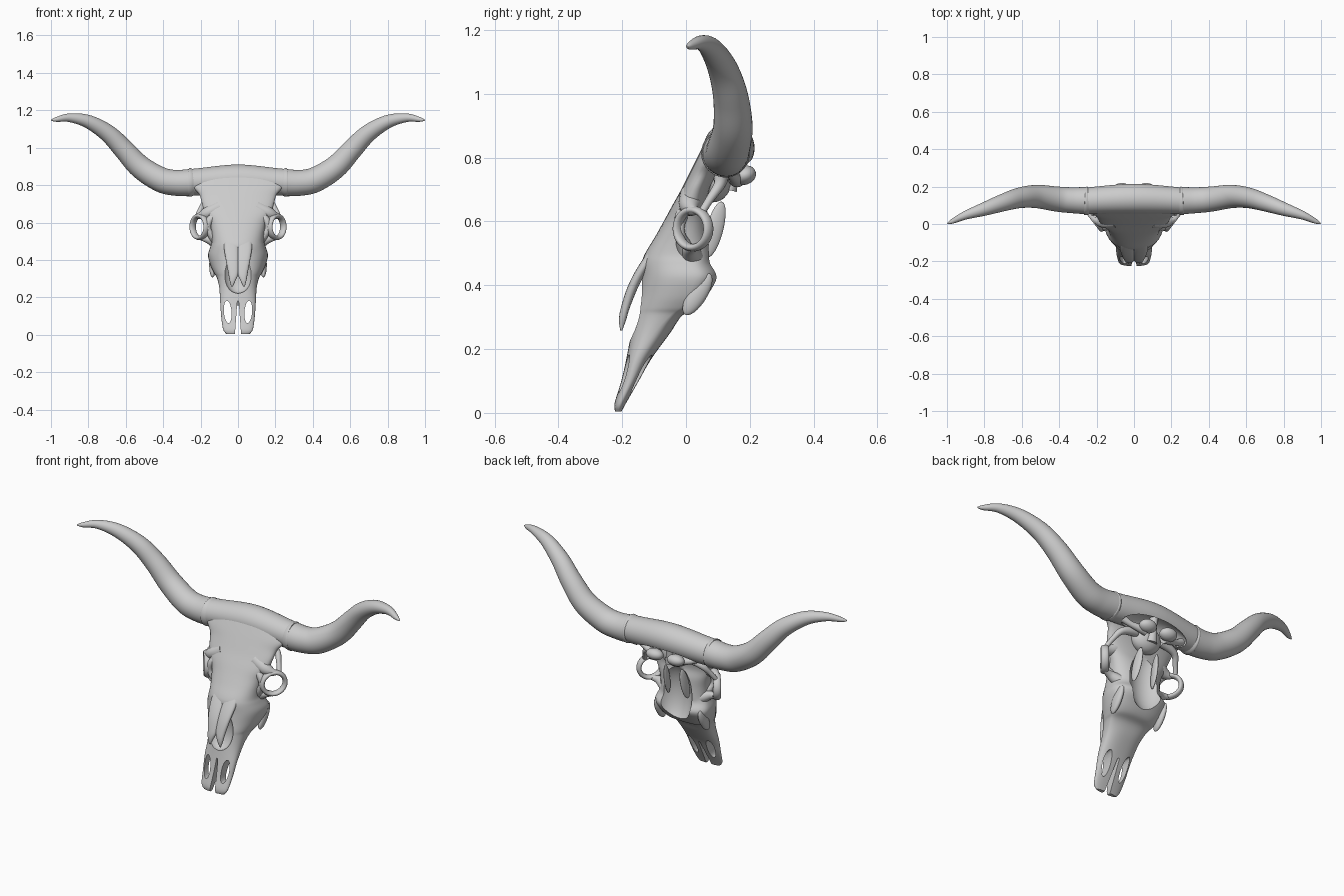
import bpy, bmesh, math
from mathutils import Vector


def spline(rows, n=5):
    """Catmull-Rom interpolation of tuples of any length."""
    out = []
    for i in range(len(rows) - 1):
        a, b, c, d = (rows[min(max(i + k, 0), len(rows) - 1)] for k in (-1, 0, 1, 2))
        for j in range(n):
            t = j / n
            out.append([0.5 * (2 * q + (r - p) * t + (2 * p - 5 * q + 4 * r - s) * t * t
                               + (3 * q - p - 3 * r + s) * t ** 3) for p, q, r, s in zip(a, b, c, d)])
    return out + [list(rows[-1])]


def smooth(ob, angle=40):
    bpy.ops.object.select_all(action='DESELECT')
    ob.select_set(True)
    bpy.context.view_layer.objects.active = ob
    bpy.ops.object.shade_smooth_by_angle(angle=math.radians(angle))
    return ob


def loft(name, rings):
    bm = bmesh.new()
    vs = [[bm.verts.new(p) for p in ring] for ring in rings]
    n = len(vs[0])
    for a, b in zip(vs, vs[1:]):
        for i in range(n):
            bm.faces.new((a[i], a[(i + 1) % n], b[(i + 1) % n], b[i]))
    bm.faces.new(vs[0])
    bm.faces.new(vs[-1])
    bmesh.ops.recalc_face_normals(bm, faces=bm.faces)
    me = bpy.data.meshes.new(name)
    bm.to_mesh(me)
    bm.free()
    ob = bpy.data.objects.new(name, me)
    bpy.context.collection.objects.link(ob)
    return smooth(ob)


def slices(name, rows, side=1, power=0.85, seg=40, n=5):
    """Stack of horizontal sections: z, centre x, half width, front y, widest y, back y."""
    rings = []
    for z, xc, w, f, c, b in spline(rows, n):
        ring = []
        for i in range(seg):
            t = 2 * math.pi * i / seg
            co, si = math.cos(t), math.sin(t)
            x = math.copysign(abs(co) ** power, co) * w
            y = math.copysign(abs(si) ** power, si)
            ring.append((side * (xc + x), c + y * (b - c if y > 0 else c - f), z))
        rings.append(ring)
    return loft(name, rings)


def tube(name, rows, side=1, seg=24, n=6):
    """Round tube along points x, y, z, radius."""
    pts = spline(rows, n)
    rings = []
    for i, (x, y, z, r) in enumerate(pts):
        tan = (Vector(pts[min(i + 1, len(pts) - 1)][:3]) - Vector(pts[max(i - 1, 0)][:3])).normalized()
        u = tan.cross(Vector((0, 1, 0.02))).normalized()
        v = tan.cross(u)
        rings.append([(side * p.x, p.y, p.z) for p in
                      (Vector((x, y, z)) + r * (math.cos(a) * u + math.sin(a) * v)
                       for a in (2 * math.pi * k / seg for k in range(seg)))])
    return loft(name, rings)


def ball(name, loc, radii, rot=(0, 0, 0)):
    bpy.ops.mesh.primitive_uv_sphere_add(segments=32, ring_count=16, location=loc, rotation=rot)
    ob = bpy.context.object
    ob.name, ob.scale = name, radii
    return smooth(ob)


def cut(ob, cutter):
    m = ob.modifiers.new("cut", 'BOOLEAN')
    m.object, m.operation, m.solver = cutter, 'DIFFERENCE', 'EXACT'
    cutter.hide_render = True
    bpy.context.view_layer.objects.active = ob
    bpy.ops.object.modifier_apply(modifier=m.name)
    bpy.data.objects.remove(cutter)


# Face and upper jaw, one tapering body
skull = slices("skull", [
    (0.004, 0, 0.062, -0.222, -0.21, -0.202), (0.03, 0, 0.08, -0.224, -0.205, -0.188),
    (0.10, 0, 0.09, -0.203, -0.175, -0.148), (0.17, 0, 0.095, -0.187, -0.15, -0.108),
    (0.25, 0, 0.10, -0.172, -0.10, -0.05), (0.305, 0, 0.113, -0.163, -0.05, -0.012),
    (0.33, 0, 0.128, -0.158, -0.02, 0.035), (0.37, 0, 0.147, -0.148, 0.01, 0.07),
    (0.425, 0, 0.16, -0.14, 0.025, 0.105), (0.47, 0, 0.148, -0.138, 0.01, 0.085),
    (0.50, 0, 0.14, -0.128, 0.0, 0.085), (0.55, 0, 0.143, -0.098, 0.0, 0.08),
    (0.60, 0, 0.154, -0.07, 0.01, 0.075), (0.65, 0, 0.178, -0.043, 0.015, 0.065),
    (0.70, 0, 0.192, -0.015, 0.03, 0.075), (0.75, 0, 0.207, 0.01, 0.055, 0.10),
    (0.80, 0, 0.245, 0.035, 0.08, 0.14), (0.86, 0, 0.23, 0.066, 0.11, 0.16)])
# Nose cavity, hollow palate, jaw slit and the two jaw openings
cut(skull, ball("cutter", (0, -0.18, 0.345), (0.083, 0.07, 0.125), (0.13, 0, 0)))
cut(skull, ball("cutter", (0, 0.115, 0.50), (0.1, 0.09, 0.18)))
cut(skull, ball("cutter", (0, 0.15, 0.755), (0.2, 0.07, 0.07)))
bpy.ops.mesh.primitive_cone_add(vertices=4, radius1=0.04, radius2=0.007, depth=0.22, location=(0, -0.16, 0.07),
                                rotation=(0, 0, math.pi / 4))
bpy.ops.object.transform_apply(location=False, rotation=True, scale=False)
bpy.context.object.scale = (0.7, 6, 1)
cut(skull, bpy.context.object)
for s in (1, -1):
    bpy.ops.mesh.primitive_cylinder_add(vertices=32, radius=1, depth=1, location=(s * 0.055, -0.15, 0.122),
                                        rotation=(math.pi / 2, s * 0.08, 0))
    bpy.context.object.scale = (0.0205, 0.06, 0.4)
    cut(skull, bpy.context.object)
smooth(skull)

# Poll ridge joining the horns, hollow behind and below
poll = tube("poll", [(-0.26, 0.122, 0.815, 0.07), (-0.2, 0.127, 0.818, 0.073), (0, 0.135, 0.83, 0.08),
                     (0.2, 0.127, 0.818, 0.073), (0.26, 0.122, 0.815, 0.07)], seg=40)
cut(poll, ball("cutter", (0, 0.15, 0.755), (0.2, 0.07, 0.07)))
smooth(poll)
# Braincase and the upright strut behind it
ball("braincase", (0, 0.085, 0.735), (0.085, 0.06, 0.075))
tube("rear_post", [(0, 0.15, 0.84, 0.025), (0, 0.15, 0.78, 0.016), (0, 0.13, 0.7, 0.03)])

for s in (1, -1):
    # Horn and the raised collar at its base
    tube("horn", [(0.255, 0.125, 0.813, 0.073), (0.33, 0.127, 0.812, 0.069), (0.41, 0.133, 0.828, 0.067),
                  (0.52, 0.147, 0.895, 0.062), (0.61, 0.14, 0.99, 0.055), (0.695, 0.116, 1.076, 0.047),
                  (0.80, 0.08, 1.139, 0.036), (0.90, 0.047, 1.16, 0.023), (0.97, 0.015, 1.151, 0.013),
                  (0.998, 0.003, 1.147, 0.003)], s, 32)
    tube("horn_collar", [(0.235, 0.123, 0.814, 0.068), (0.25, 0.123, 0.814, 0.075),
                         (0.262, 0.124, 0.814, 0.075), (0.264, 0.124, 0.814, 0.06)], s, 32, 3)
    # Nasal bone with its free tip
    slices("nasal_bone", [(0.55, 0.035, 0.036, -0.085, -0.07, -0.05), (0.47, 0.036, 0.039, -0.143, -0.125, -0.108),
                          (0.40, 0.031, 0.034, -0.181, -0.165, -0.147), (0.33, 0.025, 0.027, -0.204, -0.188, -0.176),
                          (0.29, 0.029, 0.016, -0.21, -0.199, -0.188), (0.258, 0.032, 0.004, -0.206, -0.203, -0.2)],
           s, 0.8, 24)
    # Tooth ridge under the cheek
    ball("tooth_ridge", (s * 0.136, 0.036, 0.372), (0.018, 0.03, 0.075), (-0.55, 0, 0))
    # Eye socket rim, facing outward and forward
    bpy.ops.mesh.primitive_torus_add(major_radius=0.061, minor_radius=0.0125, major_segments=40, minor_segments=14,
                                     location=(s * 0.205, 0.022, 0.577),
                                     rotation=(0, math.pi / 2, -s * math.radians(38)))
    rim = bpy.context.object
    rim.name = "eye_socket_rim"
    rim.scale = (0.97, 1, 1.6)
    smooth(rim)
    # Bony bridges from the rim to the skull
    tube("brow_bridge", [(0.10, 0.02, 0.68, 0.04), (0.16, 0.012, 0.652, 0.034), (0.2, 0.02, 0.637, 0.02),
                         (0.225, 0.035, 0.633, 0.008)], s)
    tube("front_bridge", [(0.11, 0.01, 0.64, 0.035), (0.152, -0.016, 0.61, 0.02), (0.158, -0.018, 0.56, 0.016),
                          (0.12, 0.0, 0.51, 0.03)], s)
    tube("lower_bridge", [(0.11, 0.02, 0.49, 0.035), (0.16, 0.012, 0.51, 0.022), (0.205, 0.022, 0.518, 0.011)], s)
    tube("cheek_arch", [(0.22, 0.05, 0.63, 0.012), (0.2, 0.075, 0.67, 0.013), (0.165, 0.105, 0.715, 0.018),
                        (0.08, 0.11, 0.74, 0.025)], s)
    # Struts, knuckles and fins at the back of the skull
    tube("rear_strut", [(0.21, 0.125, 0.785, 0.025), (0.14, 0.145, 0.745, 0.015), (0.06, 0.16, 0.735, 0.028)], s)
    ball("condyle", (s * 0.065, 0.183, 0.745), (0.048, 0.037, 0.03), (0.3, 0, 0))
    ball("throat_fin", (s * 0.055, 0.09, 0.575), (0.012, 0.027, 0.09), (-0.26, 0, s * 0.2))
